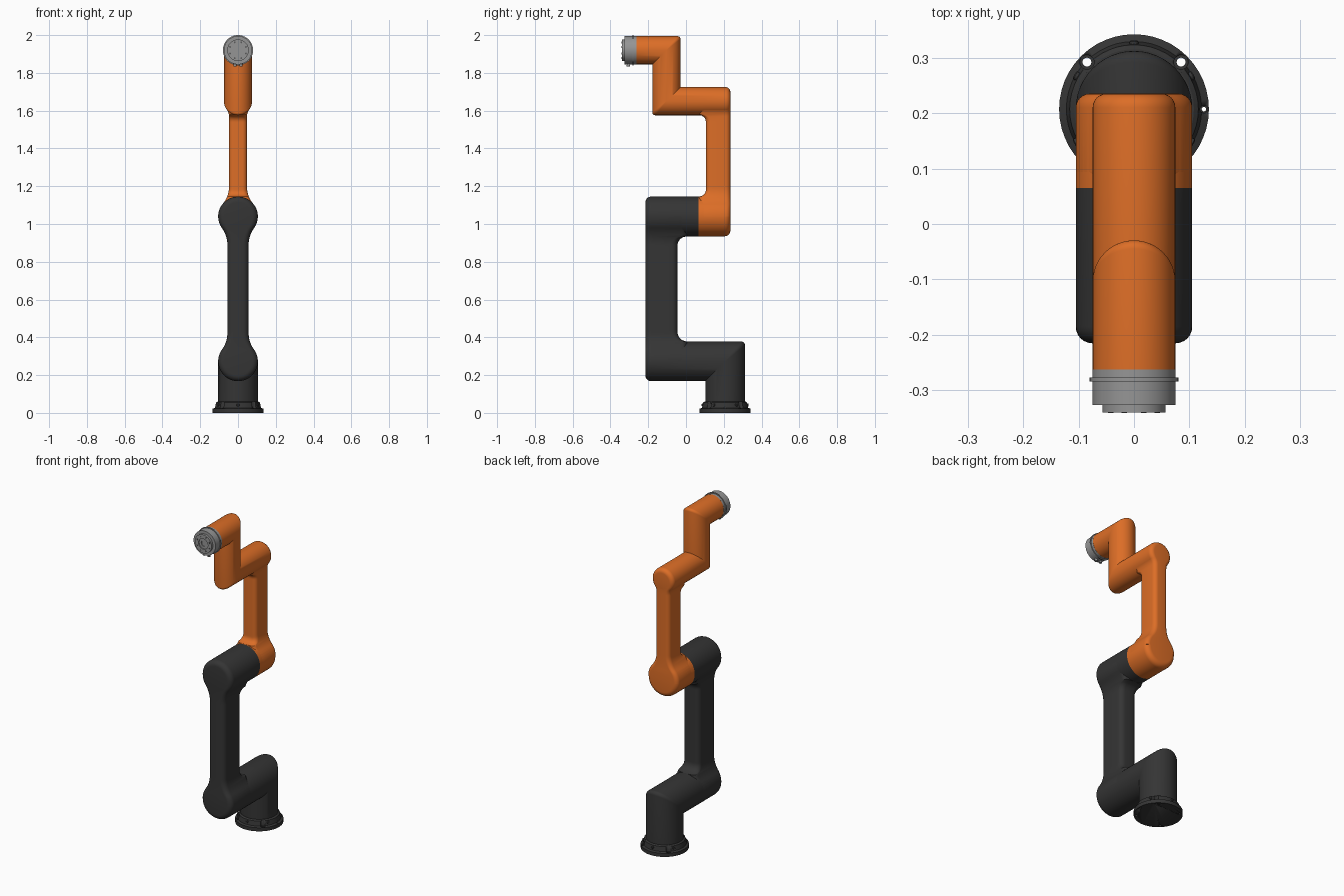
import bpy, bmesh, math
from mathutils import Vector, Matrix

if "Cube" in bpy.data.objects:
    bpy.data.objects.remove(bpy.data.objects["Cube"])

SEG = 48


def material(name, rgb):
    m = bpy.data.materials.new(name)
    m.diffuse_color = (*rgb, 1)
    m.use_nodes = True
    m.node_tree.nodes["Principled BSDF"].inputs["Base Color"].default_value = m.diffuse_color
    return m


DARK = material("charcoal", (0.035, 0.035, 0.035))
ORANGE = material("orange", (0.72, 0.155, 0.02))
GREY = material("metal_grey", (0.30, 0.30, 0.30))
SHADE = material("dark_grey", (0.10, 0.10, 0.10))


def skin(name, rings, mat, matrix=None):
    """Join equal-length point rings into a capped, smooth-shaded solid."""
    bm = bmesh.new()
    vr = [[bm.verts.new(p) for p in ring] for ring in rings]
    n = len(vr[0])
    for a, b in zip(vr, vr[1:]):
        for i in range(n):
            j = (i + 1) % n
            bm.faces.new((a[i], a[j], b[j], b[i]))
    bm.faces.new(vr[0])
    bm.faces.new(vr[-1])
    bmesh.ops.remove_doubles(bm, verts=bm.verts, dist=1e-5)
    bmesh.ops.recalc_face_normals(bm, faces=bm.faces)
    if matrix:
        bm.transform(matrix)
    me = bpy.data.meshes.new(name)
    bm.to_mesh(me)
    bm.free()
    me.materials.append(mat)
    me.shade_smooth()
    me.set_sharp_from_angle(angle=math.radians(32))
    ob = bpy.data.objects.new(name, me)
    bpy.context.collection.objects.link(ob)
    return ob


def lathe(name, profile, mat, matrix=None, seg=SEG):
    """Turn (radius, height) points about z."""
    rings = [[(r * math.cos(2 * math.pi * i / seg), r * math.sin(2 * math.pi * i / seg), h)
              for i in range(seg)] for r, h in profile]
    return skin(name, rings, mat, matrix)


def tube(name, path, r, mat, start=0.0, end=0.0, corner=0.02):
    """Round tube along right-angled (y, z) path, with mitred elbows and rounded ends."""
    P = [Vector((0, y, z)) for y, z in path]
    D = [(b - a).normalized() for a, b in zip(P, P[1:])]
    N = [Vector((0, -d.z, d.y)) for d in D]
    X = Vector((1, 0, 0))
    angles = [2 * math.pi * i / SEG for i in range(SEG)]

    def circle(c, n, rad):
        return [c + n * rad * math.cos(a) + X * rad * math.sin(a) for a in angles]

    def rounded(c, d, n, e):
        if e == 0:
            return [circle(c, n, r)]
        ts = [math.pi / 2 * k / 6 for k in range(7)]
        return [circle(c + d * e * (1 - math.sin(t)), n, r - e + e * math.cos(t))
                for t in reversed(ts)]

    rings = rounded(P[0], D[0], N[0], start)
    for k in range(1, len(P) - 1):
        d1, d2 = D[k - 1], D[k]
        turn = 1 if d1.cross(d2).x > 0 else -1
        for s in range(6):
            t = math.pi / 2 * s / 5
            ring = []
            for a in angles:
                c = r * math.cos(a)
                f = corner * max(0, -c * turn / r)
                p = P[k] + (N[k - 1] + N[k]) * c + X * r * math.sin(a)
                ring.append(p - d1 * f + d2 * f + (d1 * math.sin(t) - d2 * math.cos(t)) * f)
            rings.append(ring)
    rings += reversed(rounded(P[-1], -D[-1], N[-1], end))
    return skin(name, rings, mat)


def link(name, z0, z1, r0, r1, half, R0, R1, outer, inner, flare, mat, cr=0.03):
    """Waisted arm between two round joints, lofted from rounded rectangles."""
    def section(z, off, r, R):
        dz = math.sqrt((r + R) ** 2 - (half + R) ** 2)
        if off < dz * r / (r + R):
            w = math.sqrt(r * r - off * off)
        elif off < dz:
            w = half + R - math.sqrt(R * R - (dz - off) ** 2)
        else:
            w = half
        t = min(max(r + flare - off, 0), flare)
        y = inner + math.copysign(flare - math.sqrt(flare ** 2 - t * t), inner - outer)
        lo, hi = min(y, outer), max(y, outer)
        ring = []
        for q, (sx, cy) in enumerate(((1, hi - cr), (-1, hi - cr), (-1, lo + cr), (1, lo + cr))):
            for k in range(7):
                a = math.pi / 2 * (q + k / 6)
                ring.append((sx * (w - cr) + cr * math.cos(a), cy + cr * math.sin(a), z))
        return ring

    steps = 28
    offs0 = [(r0 + 0.09) * k / steps for k in range(steps + 1)]
    offs1 = [(r1 + 0.09) * k / steps for k in range(steps + 1)]
    rings = [section(z0 + o, o, r0, R0) for o in offs0]
    rings += [section(z1 - o, o, r1, R1) for o in reversed(offs1)]
    return skin(name, rings, mat)


BASE_Y = 0.207

# Base flange with counterbored mounting holes
flange = lathe("base_flange", [(0.135, 0), (0.135, 0.022), (0.122, 0.027), (0.116, 0.055),
                               (0.108, 0.06), (0.09, 0.06)], DARK,
               Matrix.Translation((0, BASE_Y, 0)))
holes = [(math.radians(a), 0.12, 0.008, 0.013) for a in (45, 135, 225, 315)]
holes.append((0, 0.126, 0.004, 0.007))
for a, dist, r, bore in holes:
    cutter = lathe("hole_cutter", [(r, -0.02), (r, 0.02), (bore, 0.02), (bore, 0.09)], DARK,
                   Matrix.Translation((dist * math.cos(a), BASE_Y + dist * math.sin(a), 0)), 20)
    cutter.hide_render = True
    cutter.hide_viewport = True
    mod = flange.modifiers.new("hole", 'BOOLEAN')
    mod.operation = 'DIFFERENCE'
    mod.object = cutter

# Small plugs around the collar
for deg in (30, 90, 150, 210, 270, 330):
    m = (Matrix.Translation((0, BASE_Y, 0.042)) @ Matrix.Rotation(math.radians(deg), 4, 'Z')
         @ Matrix.Rotation(math.pi / 2, 4, 'Y'))
    lathe("collar_plug", [(0.008, 0.1), (0.008, 0.122), (0.006, 0.124)], DARK, m, 16)

# Base column turning into the shoulder joint
tube("base_and_shoulder", [(BASE_Y, 0.01), (BASE_Y, 0.273), (-0.215, 0.273)], 0.105, DARK, end=0.03)

# Lower arm and its elbow housing
link("lower_arm", 0.273, 1.04, 0.105, 0.105, 0.056, 0.155, 0.155, -0.215, -0.045, 0.05, DARK)
tube("elbow_housing", [(0.065, 1.04), (-0.215, 1.04)], 0.105, DARK, end=0.03)

# Forearm and its elbow cap
tube("elbow_cap", [(0.065, 1.04), (0.235, 1.04)], 0.105, ORANGE, end=0.03)
link("forearm", 1.04, 1.65, 0.105, 0.074, 0.048, 0.13, 0.06, 0.235, 0.105, 0.035, ORANGE, 0.025)

# Wrist with two elbows
tube("wrist", [(0.235, 1.65), (-0.104, 1.65), (-0.104, 1.92), (-0.263, 1.92)],
     0.0745, ORANGE, start=0.025, corner=0.015)

# Tool mount: stepped disc with raised ring and recessed face
TOOL = Matrix.Translation((0, -0.26, 1.92)) @ Matrix.Rotation(math.pi / 2, 4, 'X')
lathe("tool_mount", [(0.075, 0.002), (0.075, 0.017), (0.08, 0.017), (0.08, 0.024), (0.075, 0.024),
                     (0.075, 0.066), (0.057, 0.066), (0.057, 0.08), (0.032, 0.08),
                     (0.032, 0.073), (0.018, 0.073), (0.018, 0.068)], GREY, TOOL)
for k in range(8):
    a = math.pi / 4 * (k + 0.5)
    lathe("bolt_hole", [(0.005, 0.078), (0.005, 0.0806)], SHADE,
          TOOL @ Matrix.Translation((0.045 * math.cos(a), 0.045 * math.sin(a), 0)), 16)

# Cable connectors under the tool mount
for x in (-0.016, 0.016):
    lathe("connector", [(0.009, 1.834), (0.009, 1.842), (0.007, 1.842), (0.007, 1.87)], GREY,
          Matrix.Translation((x, -0.305, 0)), 20)
